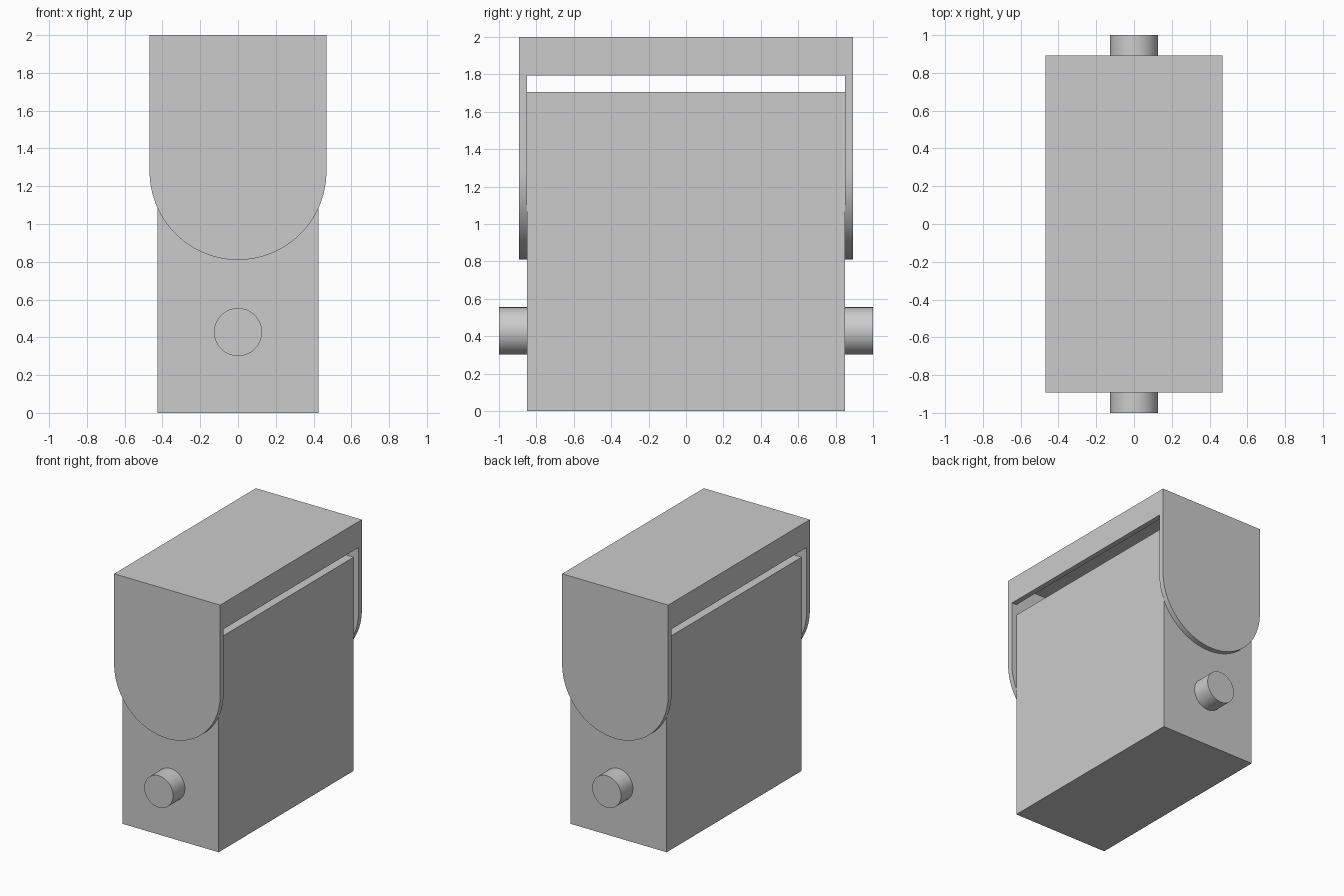
import bpy, bmesh, math

if "Cube" in bpy.data.objects:
    bpy.data.objects.remove(bpy.data.objects["Cube"])

GREY = (0.6, 0.6, 0.6, 1)
grey = bpy.data.materials.new("plain_grey")
grey.use_nodes = True
grey.diffuse_color = GREY
grey.node_tree.nodes["Principled BSDF"].inputs["Base Color"].default_value = GREY

HALF_X, HALF_Y, BODY_TOP = 0.425, 0.85, 1.705
WALL, TOP, RIM = 0.043, 2.0, 1.793


def extrude_y(name, outline, y0, y1):
    """Solid from an x, z outline swept from y0 to y1."""
    bm = bmesh.new()
    face = bm.faces.new([bm.verts.new((x, y0, z)) for x, z in outline])
    swept = bmesh.ops.extrude_face_region(bm, geom=[face])["geom"]
    verts = [v for v in swept if isinstance(v, bmesh.types.BMVert)]
    bmesh.ops.translate(bm, verts=verts, vec=(0, y1 - y0, 0))
    bmesh.ops.recalc_face_normals(bm, faces=bm.faces)
    mesh = bpy.data.meshes.new(name)
    bm.to_mesh(mesh)
    bm.free()
    mesh.materials.append(grey)
    obj = bpy.data.objects.new(name, mesh)
    bpy.context.collection.objects.link(obj)
    return obj


def rect(half, z0, z1):
    return [(-half, z0), (half, z0), (half, z1), (-half, z1)]


def arc(radius, z, start, end, steps):
    angles = [start + (end - start) * i / steps for i in range(steps + 1)]
    return [(radius * math.cos(a), z + radius * math.sin(a)) for a in angles]


def activate(obj):
    bpy.ops.object.select_all(action='DESELECT')
    obj.select_set(True)
    bpy.context.view_layer.objects.active = obj


def smooth(obj):
    activate(obj)
    bpy.ops.object.shade_smooth_by_angle(angle=math.radians(30))


def cut(obj, cutter):
    activate(obj)
    mod = obj.modifiers.new("cut", 'BOOLEAN')
    mod.operation, mod.solver, mod.object = 'DIFFERENCE', 'EXACT', cutter
    bpy.ops.object.modifier_apply(modifier=mod.name)
    bpy.data.objects.remove(cutter)


# Solid body block
extrude_y("body", rect(HALF_X, 0, BODY_TOP), -HALF_Y, HALF_Y)

# Hollow hood with a rounded flap at each end
radius = HALF_X + WALL
outline = arc(radius, 0.81 + radius, -math.pi, 0, 64) + [(radius, TOP), (-radius, TOP)]
hood = extrude_y("hood", outline, -HALF_Y - WALL, HALF_Y + WALL)
inner = HALF_Y + 0.001
cut(hood, extrude_y("side_opening_cutter", rect(1, 0.5, RIM), -inner, inner))
cut(hood, extrude_y("cavity_cutter", rect(HALF_X, 0.6, TOP - WALL), -inner, inner))
smooth(hood)

# Round pins on both ends
circle = arc(0.127, 0.428, 0, 2 * math.pi, 48)[:-1]
for name, side in (("front_pin", -1), ("back_pin", 1)):
    smooth(extrude_y(name, circle, side * HALF_Y, side * 1.0))
